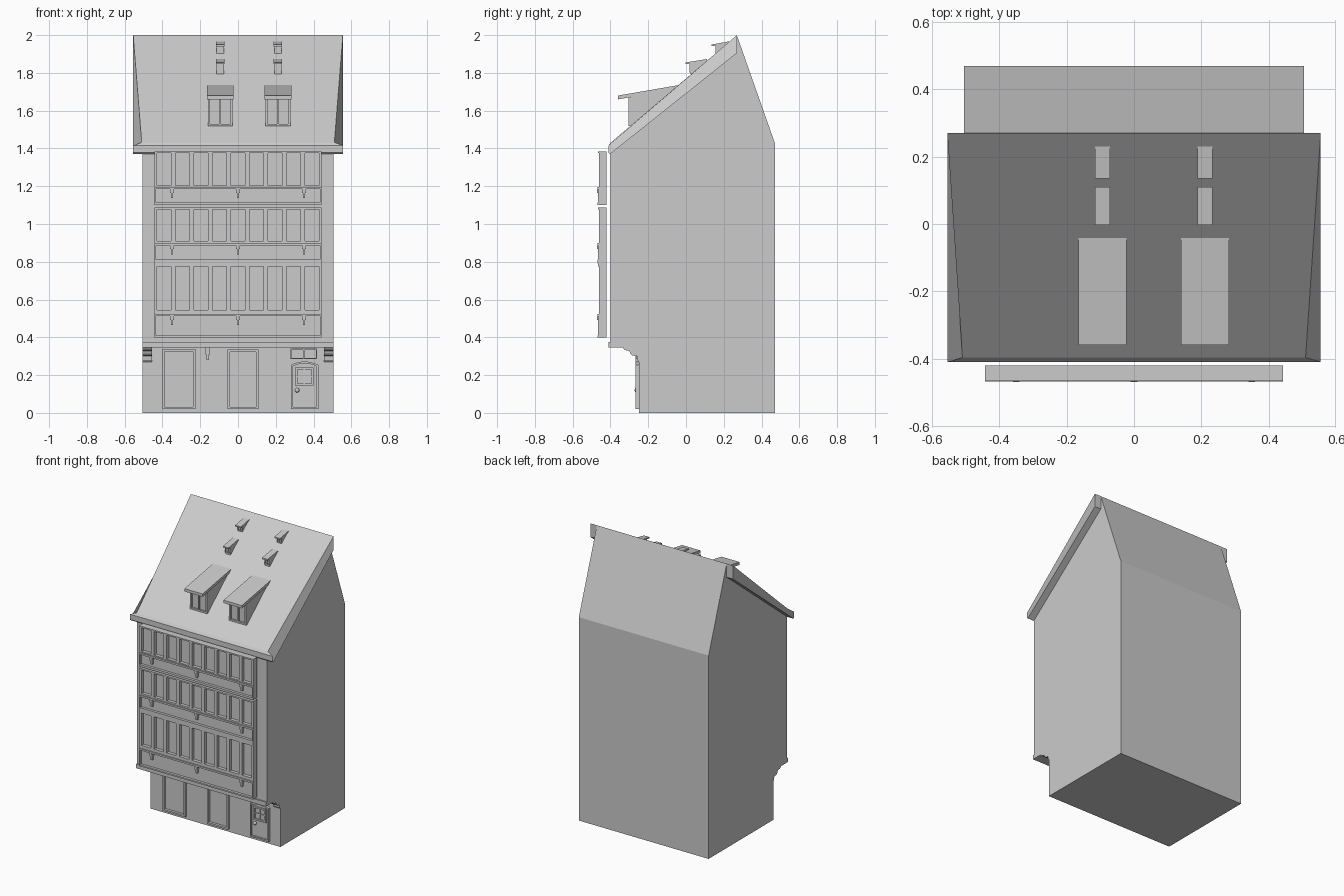
import bpy, bmesh, math

if "Cube" in bpy.data.objects:
    bpy.data.objects.remove(bpy.data.objects["Cube"])

grey = bpy.data.materials.new("stone_grey")
grey.diffuse_color = (0.6, 0.6, 0.6, 1)
grey.use_nodes = True
grey.node_tree.nodes["Principled BSDF"].inputs["Base Color"].default_value = grey.diffuse_color


def finish(name, bm):
    bmesh.ops.recalc_face_normals(bm, faces=bm.faces)
    me = bpy.data.meshes.new(name)
    bm.to_mesh(me)
    bm.free()
    me.materials.append(grey)
    ob = bpy.data.objects.new(name, me)
    bpy.context.collection.objects.link(ob)
    return ob


def add_box(bm, x0, x1, y0, y1, z0, z1):
    v = bmesh.ops.create_cube(bm, size=1)["verts"]
    for p in v:
        p.co = ((x0 + x1) / 2 + p.co.x * (x1 - x0),
                (y0 + y1) / 2 + p.co.y * (y1 - y0),
                (z0 + z1) / 2 + p.co.z * (z1 - z0))


def boxes(name, items):
    bm = bmesh.new()
    for b in items:
        add_box(bm, *b)
    return finish(name, bm)


def prism(name, pts, a, b, axis="x"):
    """Extrude a (y,z) profile along x, or an (x,z) profile along y."""
    bm = bmesh.new()
    put = (lambda p, t: (t, p[0], p[1])) if axis == "x" else (lambda p, t: (p[0], t, p[1]))
    lo = [bm.verts.new(put(p, a)) for p in pts]
    hi = [bm.verts.new(put(p, b)) for p in pts]
    bm.faces.new(lo)
    bm.faces.new(hi[::-1])
    n = len(pts)
    for i in range(n):
        bm.faces.new((lo[i], lo[(i + 1) % n], hi[(i + 1) % n], hi[i]))
    return finish(name, bm)


def frame(x0, x1, z0, z1, yf, yb, t):
    return [(x0, x0 + t, yf, yb, z0, z1), (x1 - t, x1, yf, yb, z0, z1),
            (x0 + t, x1 - t, yf, yb, z0, z0 + t), (x0 + t, x1 - t, yf, yb, z1 - t, z1)]


# House body with jettied upper floors
prism("house_body", [(-0.25, 0), (0.47, 0), (0.47, 1.43), (0.27, 1.997), (-0.40, 1.40),
                     (-0.40, 0.375), (-0.41, 0.375), (-0.41, 0.345), (-0.25, 0.345)], -0.505, 0.505)

# Stepped corbels under the jetty ends
corbel = [(-0.25, 0.27), (-0.258, 0.28), (-0.26, 0.30), (-0.285, 0.305), (-0.295, 0.315),
          (-0.30, 0.328), (-0.325, 0.333), (-0.335, 0.346), (-0.25, 0.346)]
for s, n in ((-1, "left"), (1, "right")):
    prism("corbel_" + n, corbel, s * 0.455, s * 0.505)

# Front roof slab, overhanging the sides, with bevelled eaves
slab = prism("roof_slab", [(0.27, 2.0), (-0.397, 1.432), (-0.41, 1.415), (-0.41, 1.378),
                           (-0.402, 1.37), (0.27, 1.905)], -0.555, 0.555)
for v in slab.data.vertices:
    if abs(v.co.z - 1.432) < 1e-4:
        v.co.x *= 0.51 / 0.555

# Upper facade: three rows of nine windows
# (base, panel bottom, sill bottom, window bottom, window top, row top)
rows = [(0.40, 0.41, 0.512, 0.545, 0.775, 0.79),
        (0.79, 0.812, 0.887, 0.91, 1.078, 1.088),
        (1.10, 1.115, 1.185, 1.205, 1.375, 1.385)]
pitch, half, W = 0.0977, 0.037, 0.443
for r, (b, p, s, w0, w1, t) in enumerate(rows, 1):
    parts = [(-W, W, -0.437, -0.42, b, t),              # back plate
             (-W, W, -0.468, -0.437, b, p),             # base ledge
             (-W + 0.008, W - 0.008, -0.45, -0.437, p, s),  # parapet panel
             (-W, W, -0.468, -0.437, s, s + 0.012),     # sill lip
             (-W, W, -0.46, -0.437, s + 0.012, w0),     # sill
             (-W, W, -0.466, -0.437, w1, t)]            # head
    edges = [-W] + [c for i in range(9) for c in ((i - 4) * pitch - half, (i - 4) * pitch + half)] + [W]
    for i in range(0, len(edges), 2):
        parts.append((edges[i], edges[i + 1], -0.46, -0.437, w0, w1))
    for sgn in (-1, 1):
        xs = sorted((sgn * W, sgn * (W - 0.008)))
        parts.append((xs[0], xs[1], -0.466, -0.437, p, s))
    boxes(f"window_row_{r}", parts)
    # Small hanging brackets under the sill
    br = []
    for x in (-0.35, 0, 0.35):
        br += [(x - 0.01, x + 0.01, -0.47, -0.45, s - 0.02, s),
               (x - 0.006, x + 0.006, -0.463, -0.45, s - 0.048, s - 0.02)]
    boxes(f"brackets_{r}", br)

# Ground floor window frames
boxes("shop_window_left", frame(-0.40, -0.225, 0.02, 0.338, -0.268, -0.25, 0.012))
boxes("shop_window_middle", frame(-0.055, 0.108, 0.02, 0.335, -0.268, -0.25, 0.012))

# Transom window above the door
boxes("transom_window", frame(0.278, 0.418, 0.285, 0.34, -0.265, -0.25, 0.006)
      + [(0.344, 0.352, -0.265, -0.25, 0.291, 0.334)])

# Arched door surround and door leaf
def arch(x0, x1, z0, z1, rise):
    pts = [(x0, z0), (x1, z0)]
    for i in range(9):
        k = 1 - i / 4
        pts.append(((x0 + x1) / 2 + k * (x1 - x0) / 2, z1 - rise * k * k))
    return pts


outer, inner = arch(0.28, 0.425, 0.02, 0.272, 0.018), arch(0.29, 0.415, 0.03, 0.262, 0.016)
bm = bmesh.new()
rings = [[bm.verts.new((x, y, z)) for x, z in pts]
         for pts, y in ((outer, -0.25), (outer, -0.267), (inner, -0.267), (inner, -0.25))]
for a, b in zip(rings, rings[1:] + rings[:1]):
    for i in range(len(a)):
        j = (i + 1) % len(a)
        bm.faces.new((a[i], a[j], b[j], b[i]))
finish("door_surround", bm)
prism("door_leaf", inner, -0.256, -0.25, "y")
boxes("door_window", frame(0.303, 0.40, 0.145, 0.24, -0.265, -0.255, 0.011)
      + [(0.348, 0.355, -0.263, -0.255, 0.156, 0.229), (0.314, 0.389, -0.263, -0.255, 0.189, 0.196)])

# Door knob
bm = bmesh.new()
bmesh.ops.create_uvsphere(bm, u_segments=12, v_segments=8, radius=0.012)
bmesh.ops.translate(bm, verts=bm.verts, vec=(0.313, -0.26, 0.12))
knob = finish("door_knob", bm)
for f in knob.data.polygons:
    f.use_smooth = True

# Small wall bracket beside the left window
boxes("wall_bracket", [(-0.172, -0.148, -0.275, -0.25, 0.31, 0.345),
                       (-0.167, -0.153, -0.268, -0.25, 0.28, 0.31)])


# Dormers: body running back into the slope, sloping cap, two-pane window
def dormer(name, x0, x1, ym, z0, zt, cap, lip, t):
    slope = lambda y: 2.0 + (y - 0.27) * 0.8516
    (yf, zf), (yb, zb) = cap
    zm = zf + (zb - zf) * (ym - yf) / (yb - yf) - t / 2
    a, b = x0 + lip, x1 - lip
    prism(name + "_body", [(ym + t * 0.6, z0 - 0.01), (ym + t * 0.6, zm), (yb, zb - t / 2),
                           (yb, slope(yb) - 0.02)], a, b)
    prism(name + "_cap", [(yf, zf), (yb, zb), (yb, zb - t), (yf, zf - t)], x0, x1)
    mid, m = (x0 + x1) / 2, t * 0.25
    boxes(name + "_window", frame(a, b, z0, zt, ym, ym + t * 0.7, t * 0.55)
          + [(mid - m, mid + m, ym, ym + t * 0.7, z0, zt)])


for n, cx in (("left", -0.094), ("right", 0.211)):
    dormer("large_dormer_" + n, cx - 0.071, cx + 0.071, -0.305, 1.518, 1.67,
           ((-0.36, 1.68), (-0.04, 1.735)), 0.005, 0.02)
    dormer("lower_small_dormer_" + n, cx - 0.022, cx + 0.022, 0.018, 1.803, 1.85,
           ((-0.003, 1.855), (0.11, 1.873)), 0.003, 0.009)
    dormer("upper_small_dormer_" + n, cx - 0.022, cx + 0.022, 0.157, 1.903, 1.945,
           ((0.135, 1.95), (0.23, 1.967)), 0.003, 0.009)
